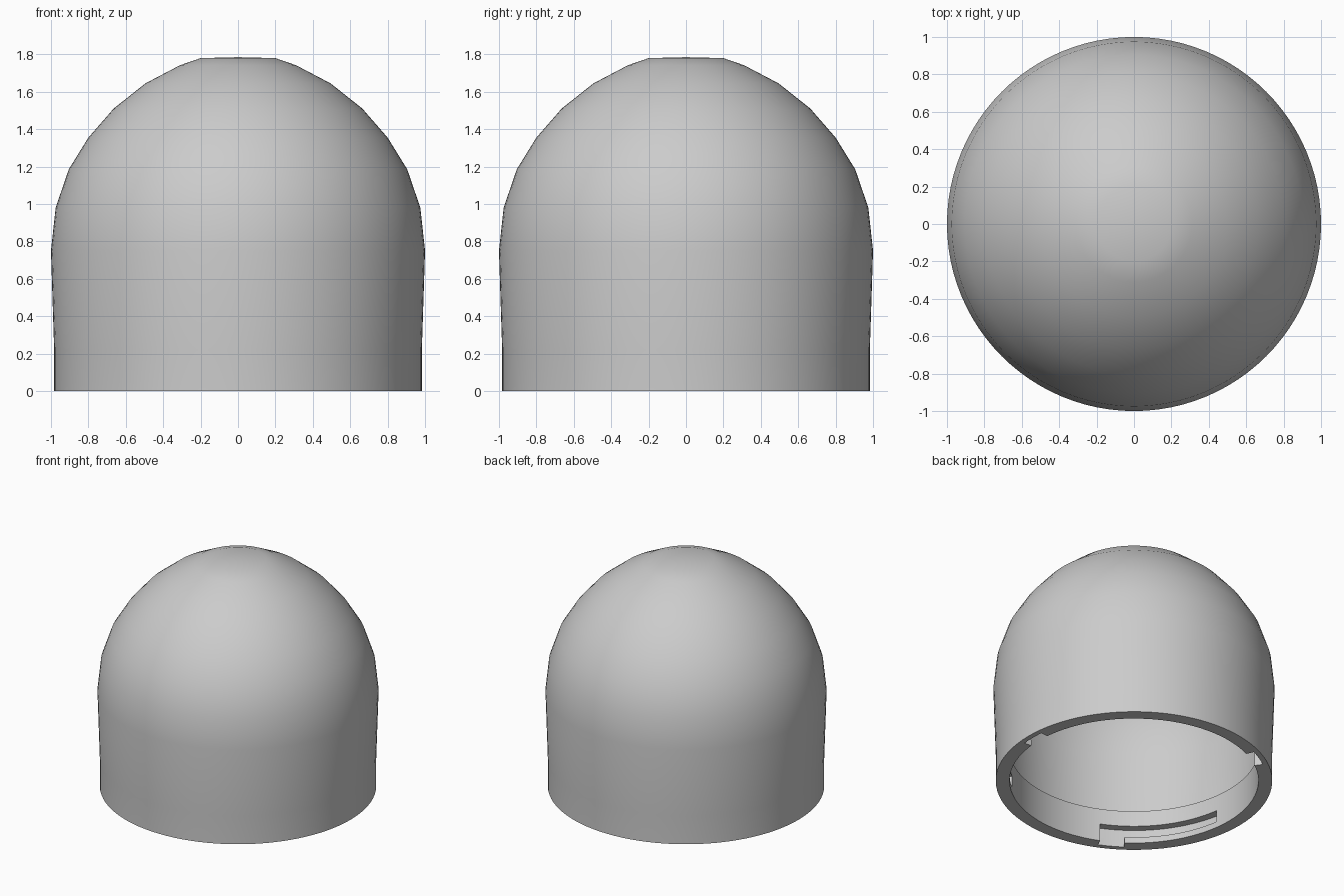
import bpy
import bmesh
from math import radians, cos, sin

cube = bpy.data.objects.get("Cube")
if cube:
    bpy.data.objects.remove(cube, do_unlink=True)

SEGMENTS = 96

grey = bpy.data.materials.new("matte grey")
grey.use_nodes = True
colour = (0.6, 0.6, 0.6, 1)
grey.diffuse_color = colour
grey.node_tree.nodes["Principled BSDF"].inputs["Base Color"].default_value = colour


def make_object(name, bm):
    bmesh.ops.recalc_face_normals(bm, faces=bm.faces)
    mesh = bpy.data.meshes.new(name)
    bm.to_mesh(mesh)
    bm.free()
    mesh.materials.append(grey)
    obj = bpy.data.objects.new(name, mesh)
    bpy.context.collection.objects.link(obj)
    return obj


def lathe(name, profile):
    """Spin an (r, z) profile about the z axis."""
    bm = bmesh.new()
    verts = [bm.verts.new((r, 0, z)) for r, z in profile]
    edges = [bm.edges.new(pair) for pair in zip(verts, verts[1:])]
    bmesh.ops.spin(bm, geom=verts + edges, cent=(0, 0, 0), axis=(0, 0, 1),
                   angle=radians(360), steps=SEGMENTS)
    bmesh.ops.remove_doubles(bm, verts=bm.verts, dist=0.0005)
    return make_object(name, bm)


def arc_block(name, start, end, r_in, r_out, z_low, z_high):
    """Solid sector of a ring, angles in degrees."""
    bm = bmesh.new()
    a = radians(start)
    corners = [(r_in, z_low), (r_out, z_low), (r_out, z_high), (r_in, z_high)]
    face = bm.faces.new([bm.verts.new((r * cos(a), r * sin(a), z)) for r, z in corners])
    # Keep the start cap so that the swept block is closed
    bmesh.ops.spin(bm, geom=bmesh.ops.duplicate(bm, geom=[face])["geom"],
                   cent=(0, 0, 0), axis=(0, 0, 1), angle=radians(end - start),
                   steps=max(3, int((end - start) / 3)))
    bmesh.ops.remove_doubles(bm, verts=bm.verts, dist=0.0005)
    return make_object(name, bm)


# Hollow domed cap: outer skin from apex to rim, thick locking ring, then thin inner dome
outer = [(0, 1.785), (0.2, 1.78), (0.31, 1.742), (0.495, 1.645), (0.665, 1.51),
         (0.8, 1.355), (0.905, 1.185), (0.975, 0.98), (1, 0.75), (0.983, 0.22), (0.983, 0)]
inner = [(0.885, 0), (0.885, 0.26), (0.94, 0.26), (0.955, 0.75), (0.931, 0.968),
         (0.864, 1.164), (0.765, 1.326), (0.636, 1.475), (0.474, 1.603), (0.295, 1.695),
         (0.19, 1.732), (0, 1.737)]
cap = lathe("domed_cap", outer + inner)

# Three L-shaped bayonet slots cut into the inside of the rim
for i in range(3):
    turn = 120 * i
    for part, start, end, low, high in (("entry", -5.6, 5.8, -0.05, 0.137),
                                        ("channel", -51.5, 0, 0.047, 0.137)):
        cutter = arc_block("slot_" + part, start + turn, end + turn, 0.8, 0.945, low, high)
        cutter.hide_render = True
        cut = cap.modifiers.new("slot", 'BOOLEAN')
        cut.operation = 'DIFFERENCE'
        cut.solver = 'EXACT'
        cut.object = cutter
        bpy.ops.object.select_all(action='DESELECT')
        cap.select_set(True)
        bpy.context.view_layer.objects.active = cap
        bpy.ops.object.modifier_apply(modifier=cut.name)
        bpy.data.objects.remove(cutter, do_unlink=True)

# Smooth dome with crisp rim and slot edges
cap.select_set(True)
bpy.context.view_layer.objects.active = cap
bpy.ops.object.shade_smooth_by_angle(angle=radians(35))
